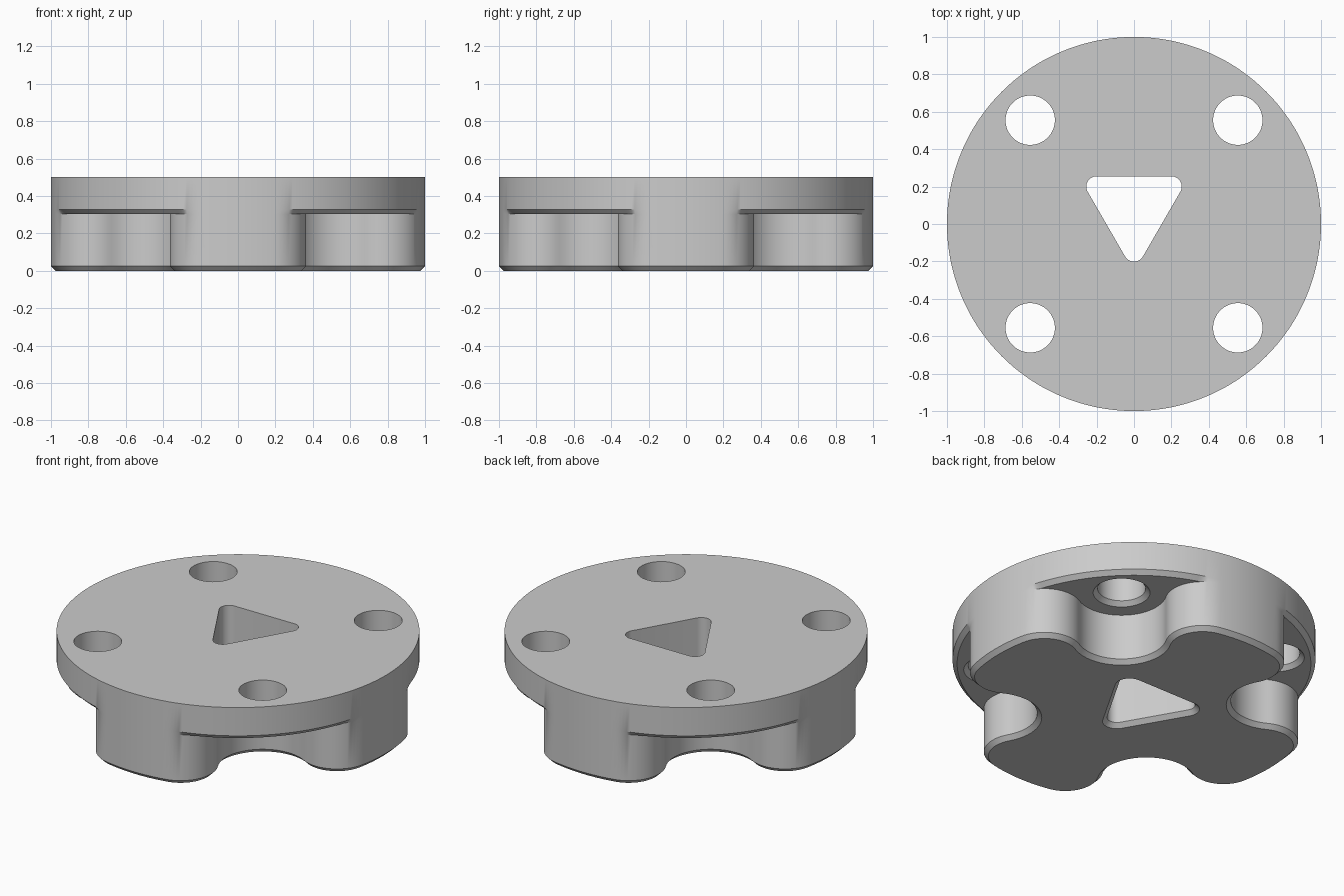
import bpy, bmesh
from math import sin, cos, asin, atan2, hypot, pi, radians
from mathutils import Vector

old = bpy.data.objects.get("Cube")
if old:
    bpy.data.objects.remove(old, do_unlink=True)

HEIGHT, FLANGE, CHAMFER = 0.5, 0.303, 0.025
HOLE_POS, HOLE_R = 0.555, 0.132
LOBE_R, LOBE_ANGLE = 0.206, asin(0.2)


def arc(cx, cy, r, start, end, steps):
    return [(cx + r * cos(start + (end - start) * i / steps),
             cy + r * sin(start + (end - start) * i / steps)) for i in range(steps + 1)]


def full_turn(octant):
    """Mirror an eighth of an outline about the diagonal, then turn it four times."""
    quarter = octant + [(y, x) for x, y in reversed(octant[1:-1])]
    points = []
    for _ in range(4):
        points += quarter
        quarter = [(-y, x) for x, y in quarter]
    return points


def lobe_octant(inset):
    """Outer rim, rounded lobe corner and scoop around the bolt hole."""
    cx, cy = (1 - LOBE_R) * cos(LOBE_ANGLE), (1 - LOBE_R) * sin(LOBE_ANGLE)
    turn = atan2(HOLE_POS - cy, HOLE_POS - cx)
    scoop_r = hypot(HOLE_POS - cx, HOLE_POS - cy) - LOBE_R
    rim = arc(0, 0, 1 - inset, 0, LOBE_ANGLE, 6)
    corner = arc(cx, cy, LOBE_R - inset, LOBE_ANGLE, turn, 20)
    scoop = arc(HOLE_POS, HOLE_POS, scoop_r + inset, turn + pi, radians(225), 12)
    return rim + corner[1:] + scoop[1:]


def flange_octant(radius, profile):
    """Flange rim that follows the lobe where the two meet."""
    last = max(i for i, p in enumerate(profile) if hypot(*p) > 1 - CHAMFER)
    base = atan2(profile[last][1], profile[last][0])
    points = []
    for i, (x, y) in enumerate(profile):
        if i <= last:
            a, r = atan2(y, x), max(radius, hypot(x, y))
        else:
            a = base + (pi / 4 - base) * (i - last) / (len(profile) - 1 - last)
            r = radius
        points.append((r * cos(a), r * sin(a)))
    return points


def loft(bm, layers):
    """Closed solid through outlines of equal point count, given as (points, z)."""
    rings = [[bm.verts.new((x, y, z)) for x, y in pts] for pts, z in layers]
    n = len(rings[0])
    for low, high in zip(rings, rings[1:]):
        for i in range(n):
            j = (i + 1) % n
            bm.faces.new((low[i], low[j], high[j], high[i]))
    bm.faces.new(list(reversed(rings[0])))
    bm.faces.new(rings[-1])


def make_object(name, bm):
    bmesh.ops.remove_doubles(bm, verts=bm.verts, dist=0.00001)
    bmesh.ops.recalc_face_normals(bm, faces=bm.faces)
    mesh = bpy.data.meshes.new(name)
    bm.to_mesh(mesh)
    bm.free()
    obj = bpy.data.objects.new(name, mesh)
    bpy.context.collection.objects.link(obj)
    return obj


def rounded_triangle(r):
    points = []
    for cx, cy, mid in ((0.2, 0.2, 30), (-0.2, 0.2, 150), (0, -0.146, 270)):
        points += arc(cx, cy, r, radians(mid - 60), radians(mid + 60), 12)
    return points


# Lobed hub with the round flange on top
profile = lobe_octant(0)
lobes, foot = full_turn(profile), full_turn(lobe_octant(CHAMFER))
under_rim = full_turn(flange_octant(1 - CHAMFER, profile))
rim = full_turn(flange_octant(1, profile))
bm = bmesh.new()
loft(bm, [(foot, 0), (lobes, CHAMFER), (lobes, FLANGE), (under_rim, FLANGE),
          (rim, FLANGE + CHAMFER), (rim, HEIGHT)])
bmesh.ops.remove_doubles(bm, verts=bm.verts, dist=0.00001)
bmesh.ops.dissolve_limit(bm, angle_limit=0.001, verts=bm.verts, edges=bm.edges)
hub = make_object("flanged_hub", bm)

# Cutter: chamfered triangular bore and four chamfered bolt holes
bm = bmesh.new()
flare = 2 * CHAMFER
loft(bm, [(rounded_triangle(0.055 + flare), -CHAMFER),
          (rounded_triangle(0.055), CHAMFER), (rounded_triangle(0.055), 1)])
for sx in (-1, 1):
    for sy in (-1, 1):
        def ring(r):
            return arc(sx * HOLE_POS, sy * HOLE_POS, r, 0, 2 * pi, 64)[:-1]
        loft(bm, [(ring(HOLE_R + flare), FLANGE - CHAMFER),
                  (ring(HOLE_R), FLANGE + CHAMFER), (ring(HOLE_R), 1)])
cutter = make_object("hole_cutter", bm)
cutter.hide_render = True

cut = hub.modifiers.new("holes", 'BOOLEAN')
cut.operation = 'DIFFERENCE'
cut.solver = 'EXACT'
cut.object = cutter
bpy.ops.object.select_all(action='DESELECT')
bpy.context.view_layer.objects.active = hub
hub.select_set(True)
bpy.ops.object.modifier_apply(modifier=cut.name)
bpy.data.objects.remove(cutter, do_unlink=True)

# Plain grey finish
grey = bpy.data.materials.new("light_grey")
grey.use_nodes = True
colour = (0.6, 0.6, 0.6, 1)
grey.diffuse_color = colour
grey.node_tree.nodes["Principled BSDF"].inputs["Base Color"].default_value = colour
hub.data.materials.clear()
hub.data.materials.append(grey)
bpy.ops.object.shade_smooth_by_angle(angle=radians(30))
